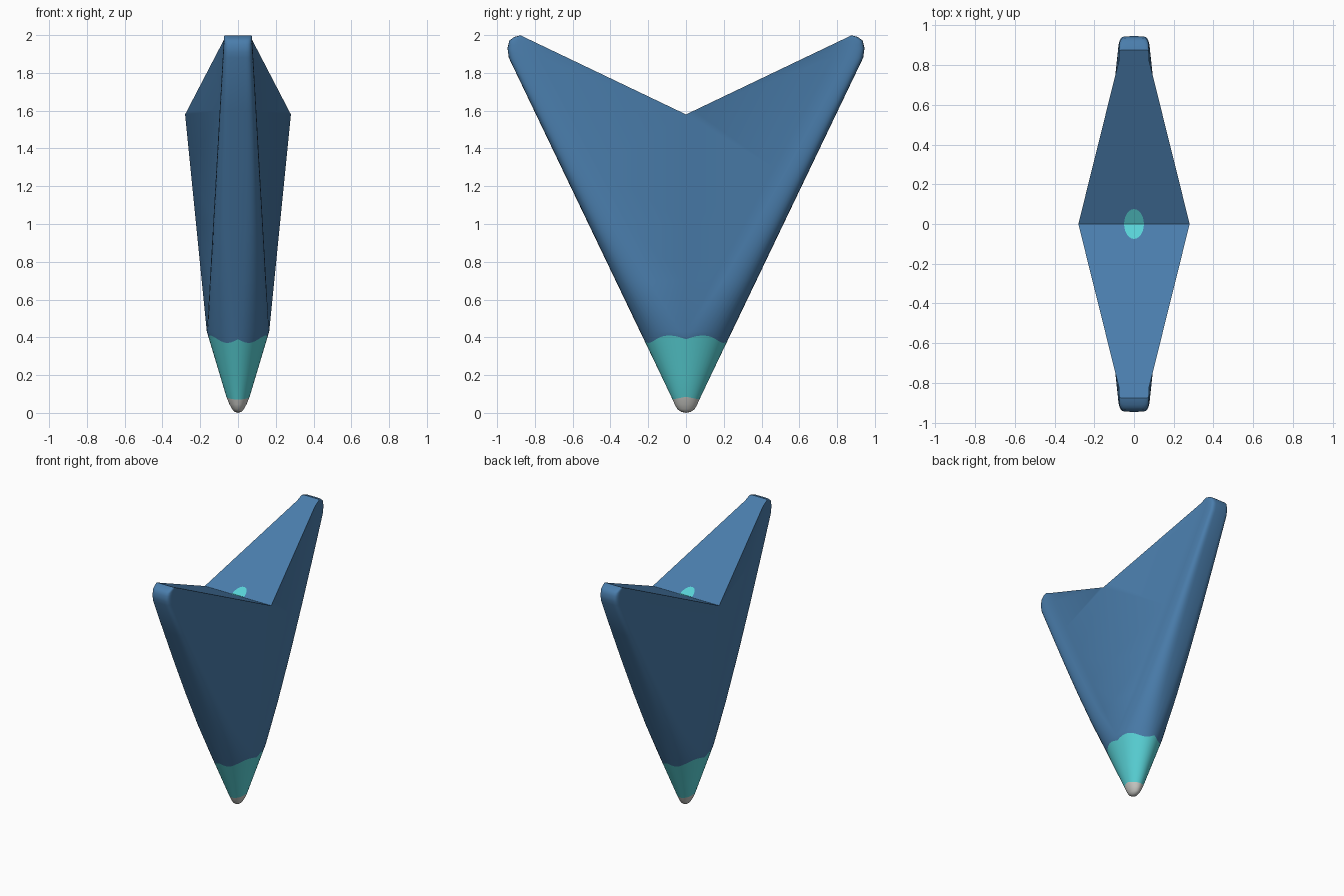
import bpy, bmesh, math
from mathutils import Vector

if "Cube" in bpy.data.objects:
    bpy.data.objects.remove(bpy.data.objects["Cube"])


def material(name, rgb):
    m = bpy.data.materials.new(name)
    m.diffuse_color = (*rgb, 1)
    m.use_nodes = True
    m.node_tree.nodes["Principled BSDF"].inputs["Base Color"].default_value = m.diffuse_color
    return m


BLUE = material("steel blue", (0.068, 0.205, 0.41))
TEAL = material("bright teal", (0.10, 0.65, 0.68))
GREY = material("light grey", (0.60, 0.60, 0.57))

NOTCH_Z, NOTCH_SLOPE = 1.58, 0.478
SHOULDER = 0.43          # height where the side creases split
STEPS = 12

# outer edge (z, y) and tip thickness (z, x)
EDGE = [(0, 0), (0.006, 0.026), (0.02, 0.046), (0.045, 0.06), (0.08, 0.075),
        (1.88, 0.938), (1.93, 0.945), (1.97, 0.936), (1.99, 0.91), (2.003, 0.86)]
NOSE = [(0, 0), (0.006, 0.019), (0.02, 0.031), (0.045, 0.045), (0.08, 0.06), (SHOULDER, 0.165)]


def lerp_table(table, z):
    for (a, u), (b, v) in zip(table, table[1:]):
        if z <= b:
            return u + (v - u) * (z - a) / (b - a)
    return table[-1][1]


def section_point(z, t):
    """Point on the rounded outer band; t runs from crease (0) to edge (pi/2)."""
    f = max(0, (z - SHOULDER) / 1.5)
    xc = lerp_table(NOSE, z) if z < SHOULDER else 0.165 - 0.087 * f
    yc, ye = 0.80 * f, lerp_table(EDGE, z)
    p = 2 / (2 + 4 * f)
    return Vector((xc * max(0, math.cos(t)) ** p, yc + (ye - yc) * math.sin(t) ** p, z))


def ring(z, wave):
    """Half section for y >= 0, going from +x to -x."""
    pts = []
    for i in range(STEPS + 1):
        t = math.pi / 2 * i / STEPS
        pts.append(section_point(z + wave(t), t))
    ridge = Vector((pts[0].x if z <= SHOULDER else 0.122 + 0.1 * z, 0, pts[0].z))
    half = [ridge] + pts
    return half + [Vector((-p.x, p.y, p.z)) for p in reversed(half[:-1])]


flat = lambda t: 0
scallop = lambda t: 0.02 * math.sin(4 * t)
dip = lambda t: -0.014 * math.sin(t)
levels = [(0, flat, 2), (0.006, flat, 2), (0.02, flat, 2), (0.045, flat, 2), (0.085, dip, 1),
          (0.2, flat, 1), (0.39, scallop, 0), (SHOULDER, flat, 0)]
levels += [(z, flat, 0) for z in (0.7, 1.0, 1.3, 1.6, 1.88, 1.91, 1.93, 1.95, 1.97, 1.98, 1.99, 2.003)]

# body: lofted half, colour set by level
bm = bmesh.new()
rows = [[bm.verts.new(p) for p in ring(z, w)] for z, w, _ in levels]
for (lo, hi), (_, _, colour) in zip(zip(rows, rows[1:]), levels):
    for a, b, c, d in zip(lo, lo[1:], hi[1:], hi):
        bm.faces.new((a, b, c, d)).material_index = colour
bmesh.ops.remove_doubles(bm, verts=bm.verts, dist=0.0003)

# slanted notch cut, then its cap
normal = Vector((0, -NOTCH_SLOPE, 1)).normalized()
cut = bmesh.ops.bisect_plane(bm, geom=bm.verts[:] + bm.edges[:] + bm.faces[:], dist=1e-5,
                             plane_co=(0, 0, NOTCH_Z), plane_no=normal, clear_outer=True)
rim = [v for v in cut["geom_cut"] if isinstance(v, bmesh.types.BMVert)]
rim.sort(key=lambda v: math.atan2(v.co.x, 0.4 - v.co.y))
bm.faces.new(rim).material_index = 0

# mirror to the other wing
copy = bmesh.ops.duplicate(bm, geom=bm.verts[:] + bm.edges[:] + bm.faces[:])["geom"]
for v in copy:
    if isinstance(v, bmesh.types.BMVert):
        v.co.y = -v.co.y
bmesh.ops.remove_doubles(bm, verts=bm.verts, dist=0.0003)
bmesh.ops.recalc_face_normals(bm, faces=bm.faces)
mesh = bpy.data.meshes.new("arrow_body")
bm.to_mesh(mesh)
bm.free()
for m in (BLUE, TEAL, GREY):
    mesh.materials.append(m)
body = bpy.data.objects.new("arrow_body", mesh)
bpy.context.collection.objects.link(body)
bpy.context.view_layer.objects.active = body
body.select_set(True)
bpy.ops.object.shade_smooth_by_angle(angle=math.radians(40))

# teal spot: thin plate folded into the notch
bm = bmesh.new()
for side in (1, -1):
    arc = []
    for i in range(13):
        a = math.pi * i / 12
        y = 0.075 * math.sin(a)
        arc.append(bm.verts.new((0.05 * math.cos(a), side * y, NOTCH_Z + NOTCH_SLOPE * y + 0.004)))
    bm.faces.new(arc if side > 0 else arc[::-1])
bmesh.ops.remove_doubles(bm, verts=bm.verts, dist=1e-4)
mesh = bpy.data.meshes.new("notch_spot")
bm.to_mesh(mesh)
bm.free()
mesh.materials.append(TEAL)
bpy.context.collection.objects.link(bpy.data.objects.new("notch_spot", mesh))
